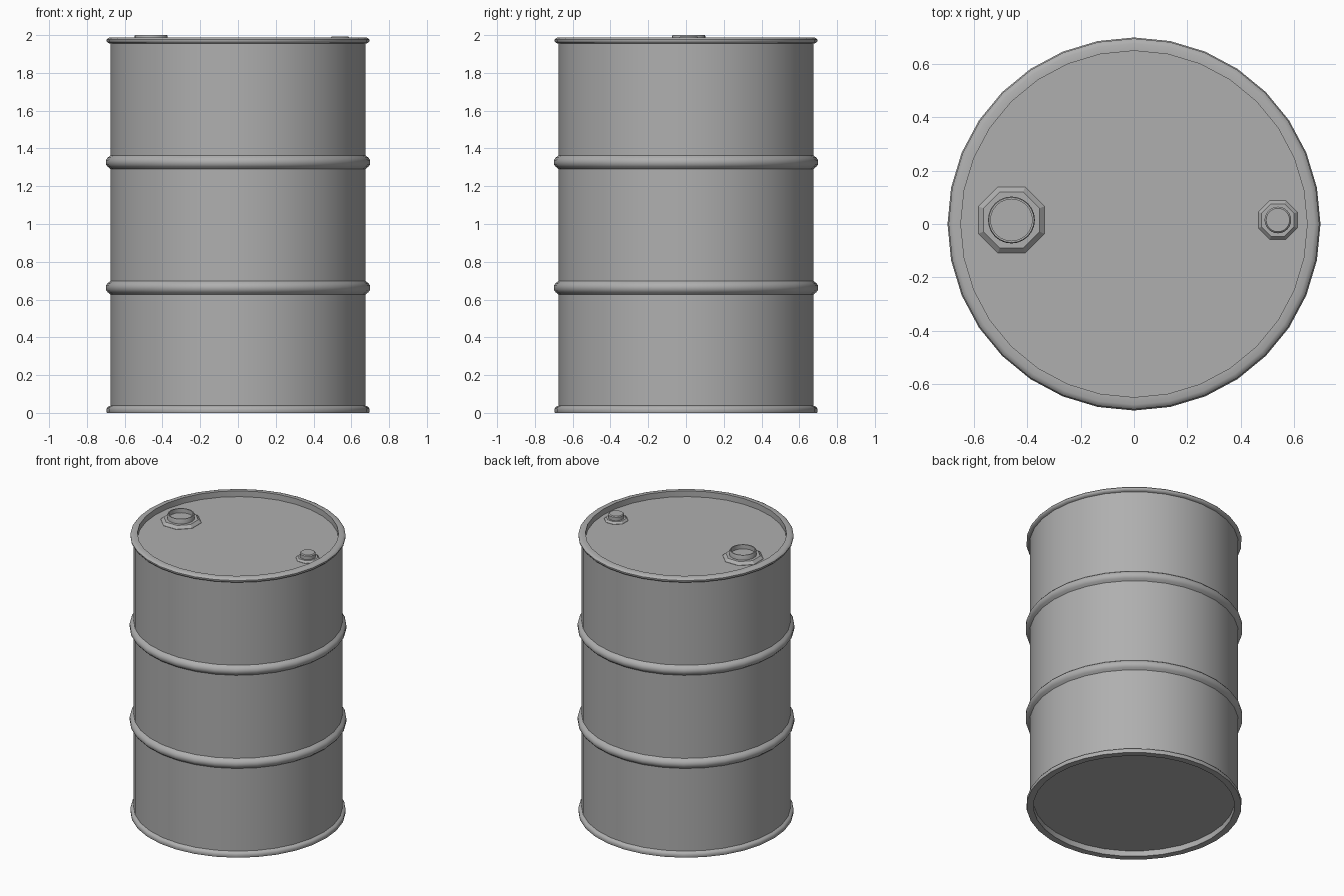
import bpy, bmesh
from math import cos, sin, pi, radians

if "Cube" in bpy.data.objects:
    bpy.data.objects.remove(bpy.data.objects["Cube"])

# Dark grey steel
steel = bpy.data.materials.new("dark_grey_steel")
steel.diffuse_color = (0.43, 0.43, 0.43, 1)
steel.use_nodes = True
steel.node_tree.nodes["Principled BSDF"].inputs["Base Color"].default_value = steel.diffuse_color


def lathe(name, rings, center=(0, 0), smooth=40):
    """Stack rings (radius, z, sides, start angle) into a closed solid; equal side counts are bridged."""
    bm = bmesh.new()
    prev = first = None
    for r, z, n, a0 in rings:
        ring = [bm.verts.new((r * cos(a0 + 2 * pi * i / n), r * sin(a0 + 2 * pi * i / n), z))
                for i in range(n)]
        if prev:
            for i in range(n):
                j = (i + 1) % n
                bm.faces.new((prev[i], prev[j], ring[j], ring[i]))
        else:
            first = ring
        prev = ring
    bm.faces.new(first[::-1])
    bm.faces.new(prev)
    bmesh.ops.recalc_face_normals(bm, faces=bm.faces)
    me = bpy.data.meshes.new(name)
    bm.to_mesh(me)
    bm.free()
    me.materials.append(steel)
    ob = bpy.data.objects.new(name, me)
    ob.location = (*center, 0)
    bpy.context.collection.objects.link(ob)
    bpy.ops.object.select_all(action='DESELECT')
    ob.select_set(True)
    bpy.context.view_layer.objects.active = ob
    bpy.ops.object.shade_smooth_by_angle(angle=radians(smooth))
    return ob


def round_rings(profile, n):
    return [(r, z, n, 0) for r, z in profile]


# Drum shell: recessed base, bottom rim, two hoops, top rim, recessed lid
def hoop(z):
    return [(0.675, z - 0.036), (0.69, z - 0.024), (0.70, z - 0.011),
            (0.70, z + 0.011), (0.69, z + 0.024), (0.675, z + 0.036)]


shell = [(0.65, 0.04), (0.65, 0.0), (0.694, 0.0), (0.696, 0.007), (0.696, 0.022),
         (0.689, 0.032), (0.675, 0.038)]
shell += hoop(0.663) + hoop(1.327)
shell += [(0.675, 1.955), (0.689, 1.959), (0.696, 1.968), (0.696, 1.976),
          (0.690, 1.983), (0.678, 1.988), (0.65, 1.988), (0.65, 1.947)]
lathe("drum_shell", round_rings(shell, 32))


# Bungs: bevelled octagonal flange with a round neck
def flange(name, center, outer, inner, z):
    k = 1 / cos(pi / 8)
    lathe(name, [(outer * k, 1.94, 8, pi / 8), (outer * k, 1.949, 8, pi / 8),
                 (inner * k, z, 8, pi / 8)], center, 20)


big, small = (-0.46, 0.015), (0.54, 0.015)
flange("large_bung_flange", big, 0.124, 0.105, 1.967)
flange("small_bung_flange", small, 0.073, 0.061, 1.962)

# Open neck of the large bung, closed cap on the small one
lathe("large_bung_neck", round_rings([(0.088, 1.945), (0.088, 1.994), (0.085, 2.0), (0.078, 2.0),
                                      (0.078, 1.97)], 24), big)
lathe("small_bung_cap", round_rings([(0.05, 1.945), (0.05, 1.987), (0.044, 1.993)], 24), small)
